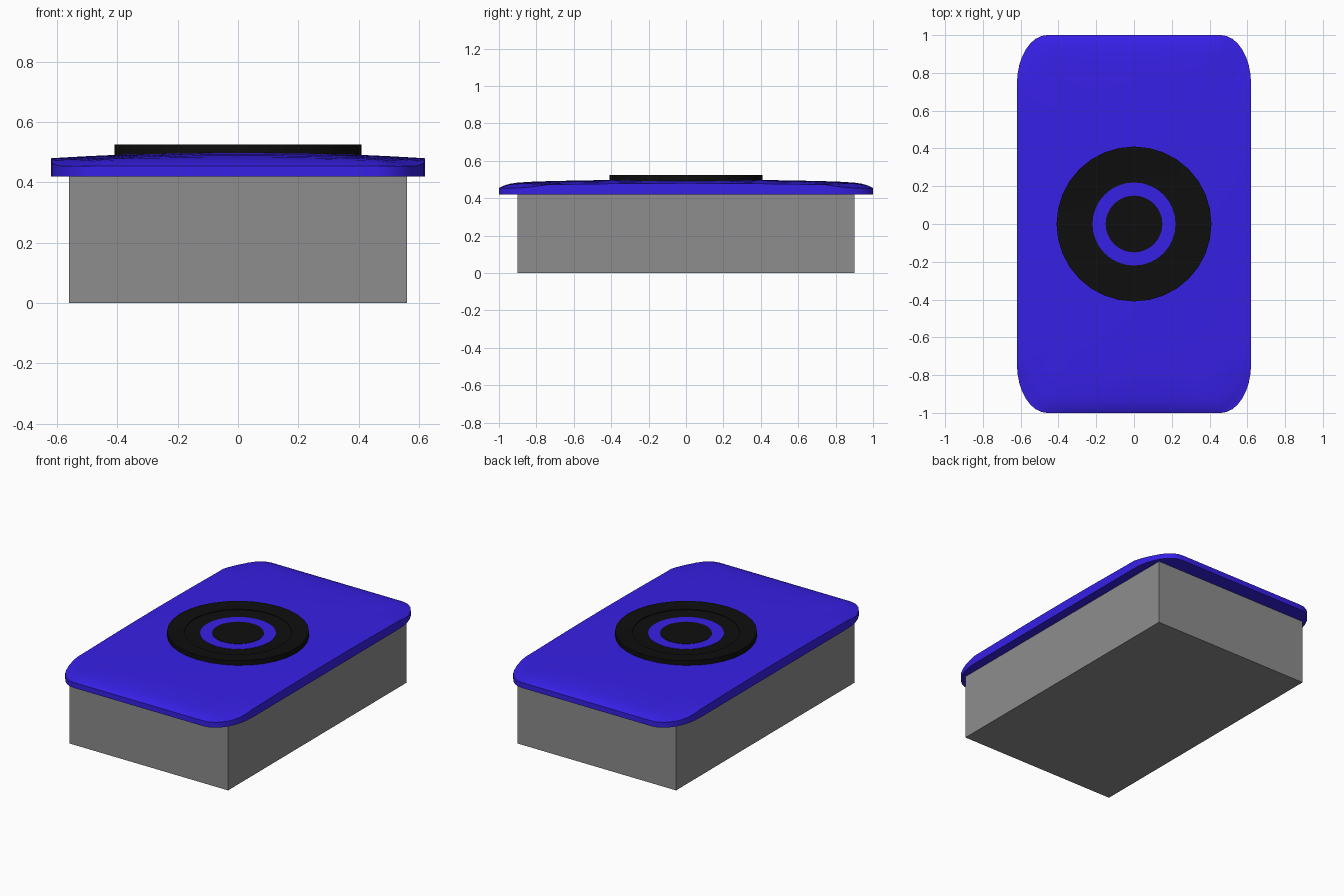
import bpy, bmesh, math

if "Cube" in bpy.data.objects:
    bpy.data.objects.remove(bpy.data.objects["Cube"])


def material(name, rgb):
    m = bpy.data.materials.new(name)
    m.diffuse_color = (*rgb, 1)
    m.use_nodes = True
    m.node_tree.nodes["Principled BSDF"].inputs["Base Color"].default_value = m.diffuse_color
    return m


BLUE = material("blue", (0.038, 0.014, 0.79))
BLACK = material("black", (0.0045, 0.0045, 0.0045))
GREY = material("dark_grey", (0.266, 0.266, 0.266))


def finish(bm, name, mat, smooth=True):
    bmesh.ops.recalc_face_normals(bm, faces=bm.faces)
    me = bpy.data.meshes.new(name)
    bm.to_mesh(me)
    bm.free()
    ob = bpy.data.objects.new(name, me)
    bpy.context.collection.objects.link(ob)
    me.materials.append(mat)
    if smooth:
        bpy.ops.object.select_all(action='DESELECT')
        ob.select_set(True)
        bpy.context.view_layer.objects.active = ob
        bpy.ops.object.shade_smooth_by_angle(angle=math.radians(35))
    return ob


def bridge(bm, a, b):
    for i in range(len(a)):
        j = (i + 1) % len(a)
        bm.faces.new((a[i], a[j], b[j], b[i]))


def lathe(name, profile, mat, n=32):
    """Solid turned around z from (radius, z) points, capped at both ends."""
    bm = bmesh.new()
    rings = [[bm.verts.new((r * math.cos(2 * math.pi * i / n),
                            r * math.sin(2 * math.pi * i / n), z))
              for i in range(n)] for r, z in profile]
    for a, b in zip(rings, rings[1:]):
        bridge(bm, a, b)
    bm.faces.new(rings[0])
    bm.faces.new(rings[-1])
    return finish(bm, name, mat)


# Lid outline: rectangle with elliptical corners
HX, HY, RX, RY = 0.62, 1.0, 0.16, 0.26


def outline():
    corners = []
    for k, (sx, sy) in enumerate(((1, 1), (-1, 1), (-1, -1), (1, -1))):
        arc = []
        for i in range(9):
            a = math.pi / 2 * (k + i / 8)
            arc.append((sx * (HX - RX) + RX * math.cos(a),
                        sy * (HY - RY) + RY * math.sin(a)))
        corners.append(arc)
    pts = []
    for k in range(4):
        pts += corners[k]
        (x0, y0), (x1, y1) = corners[k][-1], corners[(k + 1) % 4][0]
        pts += [(x0 + (x1 - x0) * t / 10, y0 + (y1 - y0) * t / 10)
                for t in range(1, 10)]
    return pts


def dome(x, y):
    """Lid height: gentle crown, rounded ends, corners that dip."""
    x, y = abs(x), abs(y)
    z = 0.5 - 0.016 * y ** 2 - 0.03 * y ** 20 - 0.02 * (x / HX) ** 2 * (1 - y ** 8)
    cx, cy = max(0, (x - HX + RX) / RX), max(0, (y - HY + RY) / RY)
    return max(0.454, z - 0.04 * cx * cy)


# Box body
bm = bmesh.new()
bmesh.ops.create_cube(bm, size=1)
for v in bm.verts:
    v.co = (v.co.x * 1.12, v.co.y * 1.8, (v.co.z + 0.5) * 0.43)
finish(bm, "box_body", GREY, smooth=False)

# Domed lid
bm = bmesh.new()
pts = outline()
base = [bm.verts.new((x, y, 0.42)) for x, y in pts]
bm.faces.new(base)
last = base
for s in (1, 0.985, 0.965, 0.94, 0.9, 0.8, 0.6, 0.4, 0.2):
    ring = [bm.verts.new((x * s, y * s, dome(x * s, y * s))) for x, y in pts]
    bridge(bm, last, ring)
    last = ring
centre = bm.verts.new((0, 0, 0.5))
for i in range(len(last)):
    bm.faces.new((last[i], last[(i + 1) % len(last)], centre))
finish(bm, "domed_lid", BLUE)

# Round dial with a stepped dish, a coloured ring and a centre button
lathe("dial", [(0.41, 0.47), (0.41, 0.525), (0.31, 0.519), (0.31, 0.514),
               (0.22, 0.509)], BLACK)
lathe("dial_ring", [(0.22, 0.49), (0.22, 0.511)], BLUE)
lathe("centre_button", [(0.15, 0.49), (0.15, 0.513)], BLACK)
